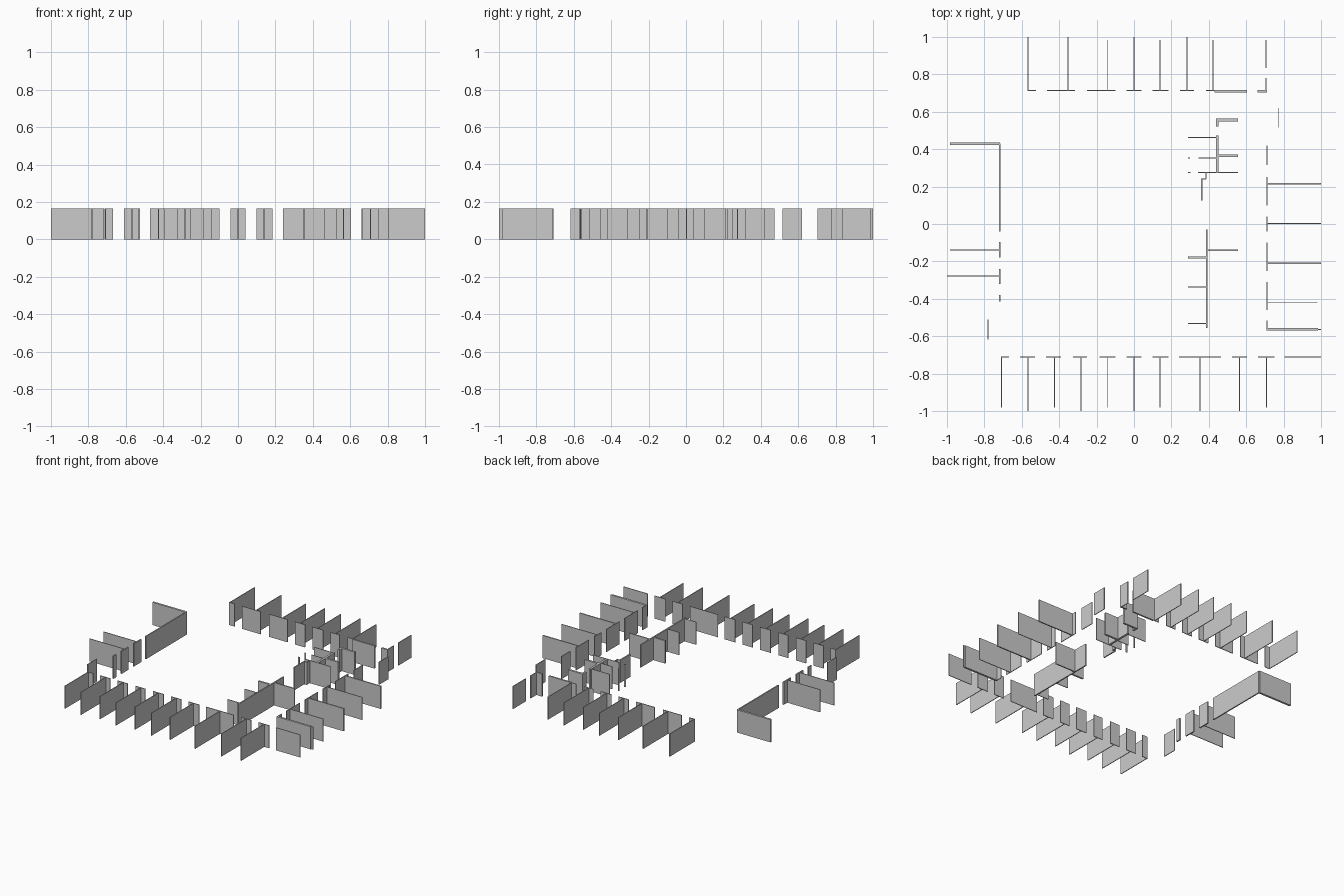
import bpy, bmesh
from mathutils import Matrix, Vector

H = 0.165      # wall height
T = 0.005      # thin partition
M = 0.009      # medium wall
K = 0.015      # thick wall


def box(bm, x0, x1, y0, y1):
    m = Matrix.Translation(((x0 + x1) / 2, (y0 + y1) / 2, H / 2))
    m = m @ Matrix.Diagonal((x1 - x0, y1 - y0, H, 1))
    bmesh.ops.create_cube(bm, size=1, matrix=m)


def walls(name, along_x=(), along_y=()):
    """along_x: (y, x0, x1, thickness); along_y: (x, y0, y1, thickness)"""
    bm = bmesh.new()
    for y, a, b, t in along_x:
        box(bm, a, b, y - t / 2, y + t / 2)
    for x, a, b, t in along_y:
        box(bm, x - t / 2, x + t / 2, a, b)
    me = bpy.data.meshes.new(name)
    bm.to_mesh(me)
    bm.free()
    ob = bpy.data.objects.new(name, me)
    bpy.context.collection.objects.link(ob)
    return ob


# Back row: corridor wall with door gaps, then room dividers
walls("back_corridor_wall", along_x=[(0.714, a, b, T) for a, b in (
    (-0.57, -0.525), (-0.465, -0.315), (-0.25, -0.10), (-0.04, 0.04),
    (0.10, 0.185), (0.245, 0.32), (0.385, 0.43))]
    + [(0.71, 0.43, 0.605, 0.012), (0.71, 0.66, 0.71, 0.012)])
walls("back_room_dividers", along_y=[(x, 0.714, e, T) for x, e in (
    (-0.567, 1.0), (-0.354, 1.0), (-0.143, 0.985), (0, 1.0),
    (0.139, 0.985), (0.283, 1.0), (0.422, 0.985))]
    + [(0.706, 0.835, 0.985, T), (0.706, 0.71, 0.78, T)])

# Front row
walls("front_corridor_wall", along_x=[(-0.711, a, b, T) for a, b in (
    (-0.71, -0.668), (-0.61, -0.53), (-0.47, -0.39), (-0.325, -0.25),
    (-0.185, -0.10), (-0.04, 0.04), (0.10, 0.185), (0.24, 0.465),
    (0.525, 0.605), (0.663, 0.75), (0.805, 1.0))])
walls("front_room_dividers", along_y=[(x, e, -0.711, T) for x, e in (
    (-0.709, -0.98), (-0.567, -1), (-0.426, -0.98), (-0.283, -1),
    (-0.143, -0.98), (0, -1), (0.139, -0.98), (0.353, -1),
    (0.565, -1), (0.709, -0.98))])

# Right row
walls("right_corridor_wall", along_y=[(0.712, a, b, T) for a, b in (
    (0.315, 0.42), (0.10, 0.25), (-0.04, 0.04), (-0.25, -0.10),
    (-0.46, -0.31), (-0.57, -0.515))] + [(0.774, 0.515, 0.62, T)])
walls("right_room_dividers", along_x=[
    (0.216, 0.712, 1.0, M), (0.003, 0.712, 1.0, T), (-0.21, 0.712, 1.0, M),
    (-0.421, 0.712, 0.98, T), (-0.563, 0.712, 0.985, K),
    (-0.563, 0.985, 1.0, T)])

# Left row
walls("left_corridor_wall", along_y=[(-0.717, a, b, M) for a, b in (
    (-0.04, 0.43), (-0.18, -0.095), (-0.32, -0.24), (-0.415, -0.38))]
    + [(-0.78, -0.617, -0.51, T)])
walls("left_room_dividers", along_x=[
    (0.429, -0.985, -0.717, K), (-0.138, -0.985, -0.717, T),
    (-0.279, -1.0, -0.717, T)])

# Inner core, back cluster
walls("core_back_walls",
      along_x=[(0.556, 0.438, 0.556, K), (0.462, 0.29, 0.44, T),
               (0.365, 0.443, 0.556, K), (0.354, 0.345, 0.443, T),
               (0.354, 0.29, 0.30, T), (0.276, 0.29, 0.303, T),
               (0.276, 0.343, 0.556, T), (0.24, 0.36, 0.385, T)],
      along_y=[(0.445, 0.522, 0.556, K), (0.445, 0.276, 0.472, K),
               (0.384, 0.24, 0.276, T), (0.363, 0.125, 0.243, M)])

# Inner core, front cluster
walls("core_front_walls",
      along_x=[(-0.141, 0.39, 0.556, M), (-0.179, 0.29, 0.39, 0.013),
               (-0.336, 0.29, 0.39, T), (-0.533, 0.29, 0.39, T)],
      along_y=[(0.389, -0.555, -0.03, M)])
